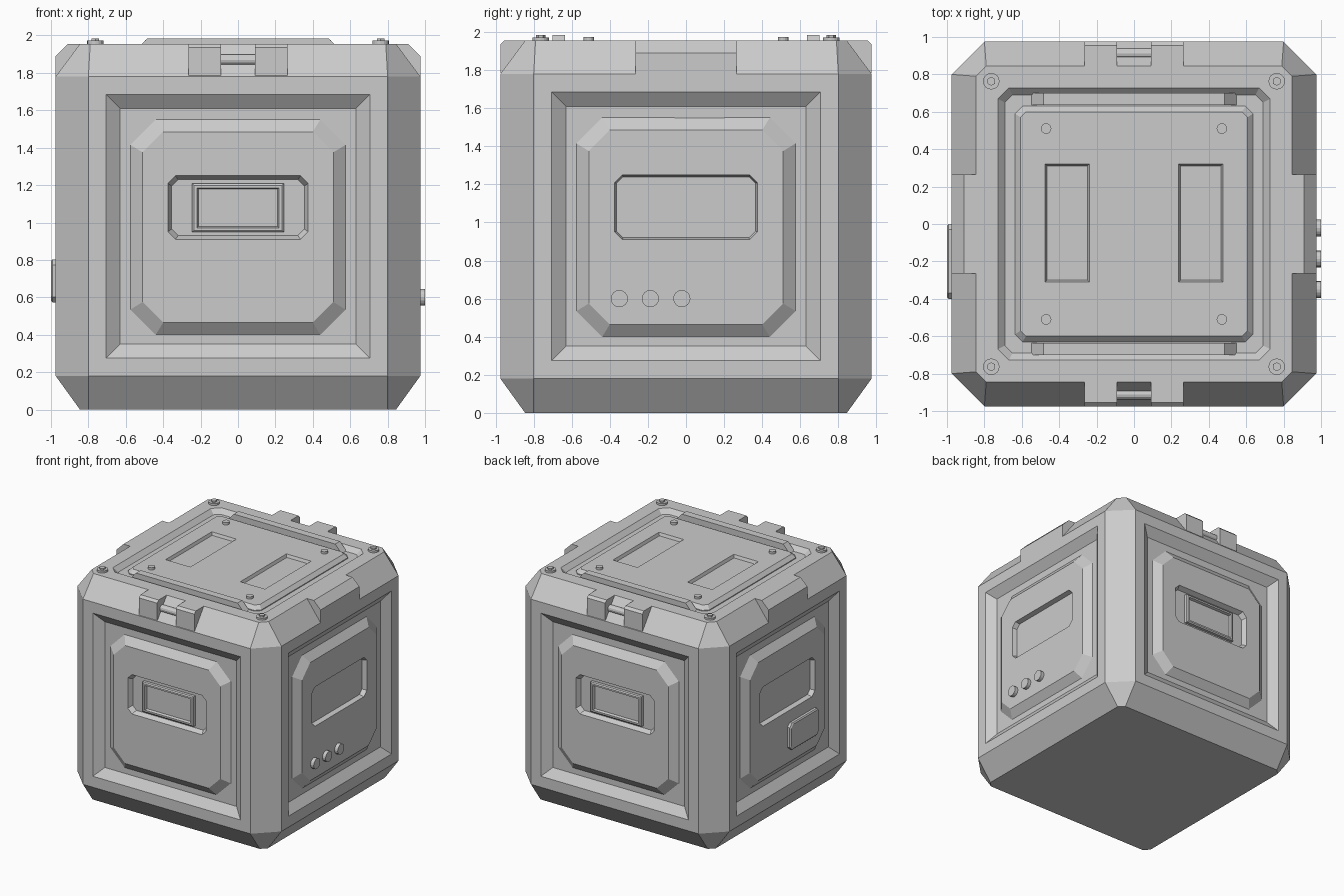
import bpy, bmesh
from math import pi
from mathutils import Matrix, Vector

if "Cube" in bpy.data.objects:
    bpy.data.objects.remove(bpy.data.objects["Cube"])


def loft(name, rings, mat=Matrix()):
    """Closed solid through equal-length rings of local points."""
    bm = bmesh.new()
    loops = [[bm.verts.new(mat @ Vector(p)) for p in r] for r in rings]
    n = len(loops[0])
    bm.faces.new(loops[0][::-1])
    bm.faces.new(loops[-1])
    for a, b in zip(loops, loops[1:]):
        for i in range(n):
            j = (i + 1) % n
            bm.faces.new((a[i], a[j], b[j], b[i]))
    bmesh.ops.recalc_face_normals(bm, faces=bm.faces)
    me = bpy.data.meshes.new(name)
    bm.to_mesh(me)
    bm.free()
    ob = bpy.data.objects.new(name, me)
    bpy.context.collection.objects.link(ob)
    return ob


def ring(hx, hy, cut, d, cx=0, cy=0):
    """Rectangle with clipped corners (half sizes, corner cut) at depth d."""
    if cut == 0:
        pts = [(hx, -hy), (hx, hy), (-hx, hy), (-hx, -hy)]
    else:
        a, b = hx - cut, hy - cut
        pts = [(a, -hy), (hx, -b), (hx, b), (a, hy),
               (-a, hy), (-hx, b), (-hx, -b), (-a, -hy)]
    return [(x + cx, y + cy, d) for x, y in pts]


def cut(ob, cutter):
    cutter.hide_render = True
    m = ob.modifiers.new("cut", 'BOOLEAN')
    m.operation, m.object, m.solver = 'DIFFERENCE', cutter, 'EXACT'
    bpy.context.view_layer.objects.active = ob
    bpy.ops.object.modifier_apply(modifier=m.name)
    bpy.data.objects.remove(cutter)


def cyl(name, r, h, mat, seg=16):
    bm = bmesh.new()
    bmesh.ops.create_cone(bm, cap_ends=True, segments=seg, radius1=r, radius2=r, depth=h, matrix=mat)
    me = bpy.data.meshes.new(name)
    bm.to_mesh(me)
    bm.free()
    ob = bpy.data.objects.new(name, me)
    bpy.context.collection.objects.link(ob)
    return ob


def side(k):
    """Local (right, up, outward) frame of side k: front, right, back, left."""
    return Matrix.Rotation(k * pi / 2, 4, 'Z') @ Matrix.Rotation(pi / 2, 4, 'X')


def block(name, x0, x1, profile, k):
    """Profile (outward, up) extruded along the side."""
    return loft(name, [[(x, z, d) for d, z in profile] for x in (x0, x1)], side(k))


# Crate body
body = loft("body", [ring(.845, .845, .045, 0), ring(.975, .975, .175, .18),
                     ring(.975, .975, .175, 1.78), ring(.845, .845, .055, 1.955)])

for k, label in enumerate(("front", "right", "back", "left")):
    M = side(k)
    # Sunken frame with sloped edges
    cut(body, loft("frame_cutter", [ring(.63, .63, 0, .92, 0, .98), ring(.73, .73, 0, .993, 0, .98)], M))
    # Raised octagonal panel with clipped window
    panel = loft(label + "_panel", [ring(.575, .575, .135, .89, 0, .975), ring(.575, .575, .135, .92, 0, .975),
                                    ring(.51, .51, .11, .97, 0, .975)], M)
    rim = .02 if k % 2 == 0 else .01
    cut(panel, loft("window_cutter", [ring(.375 - rim, .17 - rim, .035, .93, 0, 1.08),
                                      ring(.375, .17, .04, .97, 0, 1.08),
                                      ring(.375, .17, .04, 1.0, 0, 1.08)], M))
    if k % 2 == 0:
        # Latch frame inside the window
        latch = loft(label + "_latch", [ring(.245, .13, 0, .92, 0, 1.078), ring(.245, .13, 0, .955, 0, 1.078),
                                        ring(.235, .12, 0, .962, 0, 1.078)], M)
        cut(latch, loft("latch_cutter", [ring(.212, .1, 0, .94, 0, 1.078), ring(.225, .112, 0, .98, 0, 1.078)], M))
        # Hinge: two knuckles and a pin
        prof = [(.8, 1.78), (.975, 1.785), (.975, 1.935), (.955, 1.955), (.8, 1.955)]
        for s in (-1, 1):
            block(label + "_hinge_knuckle", s * .09, s * .265, prof, k)
        pin = Matrix.Translation((0, 1.87, .912)) @ Matrix.Rotation(pi / 2, 4, 'Y')
        cyl(label + "_hinge_pin", .028, .2, M @ pin, 12)
    else:
        # Solid side bracket
        block(label + "_bracket", -.265, .265,
              [(.8, 1.78), (.975, 1.78), (.975, 1.89), (.91, 1.955), (.8, 1.955)], k)

# Right side buttons
for y in (-.35, -.187, -.022):
    cyl("button", .045, .05, side(1) @ Matrix.Translation((y, .6, .975)))

# Left side cover plate
loft("cover_plate", [ring(.2, .115, .03, .95, .2, .688), ring(.2, .115, .03, .992, .2, .688),
                     ring(.19, .105, .028, 1.0, .2, .688)], side(3))

# Top recess
cut(body, loft("top_cutter", [ring(.69, .69, .04, 1.918), ring(.73, .73, .06, 1.957), ring(.75, .75, .07, 1.977)]))

# Lid with two slots
lid = loft("lid", [ring(.637, .63, .04, 1.9), ring(.637, .63, .04, 1.925), ring(.607, .6, .03, 1.955)])
for s in (-1, 1):
    cut(lid, loft("slot_cutter", [ring(.108, .305, 0, 1.93, s * .357, .005), ring(.118, .315, 0, 1.955, s * .357, .005),
                                  ring(.118, .315, 0, 1.98, s * .357, .005)]))
    # Raised bars with sloped ends along front and back of the lid
    loft("lid_bar", [[(x, s * y, z) for x, z in ((-.55, 1.915), (.55, 1.915), (.485, 1.985), (-.485, 1.985))]
                     for y in (.635, .7)])
    # Lid studs and corner bolts
    for t in (-1, 1):
        cyl("lid_stud", .028, .05, Matrix.Translation((s * .47, t * .51, 1.95)))
        cyl("corner_bolt_base", .044, .04, Matrix.Translation((s * .763, t * .763, 1.952)))
        cyl("corner_bolt_head", .024, .05, Matrix.Translation((s * .763, t * .763, 1.96)), 6)
